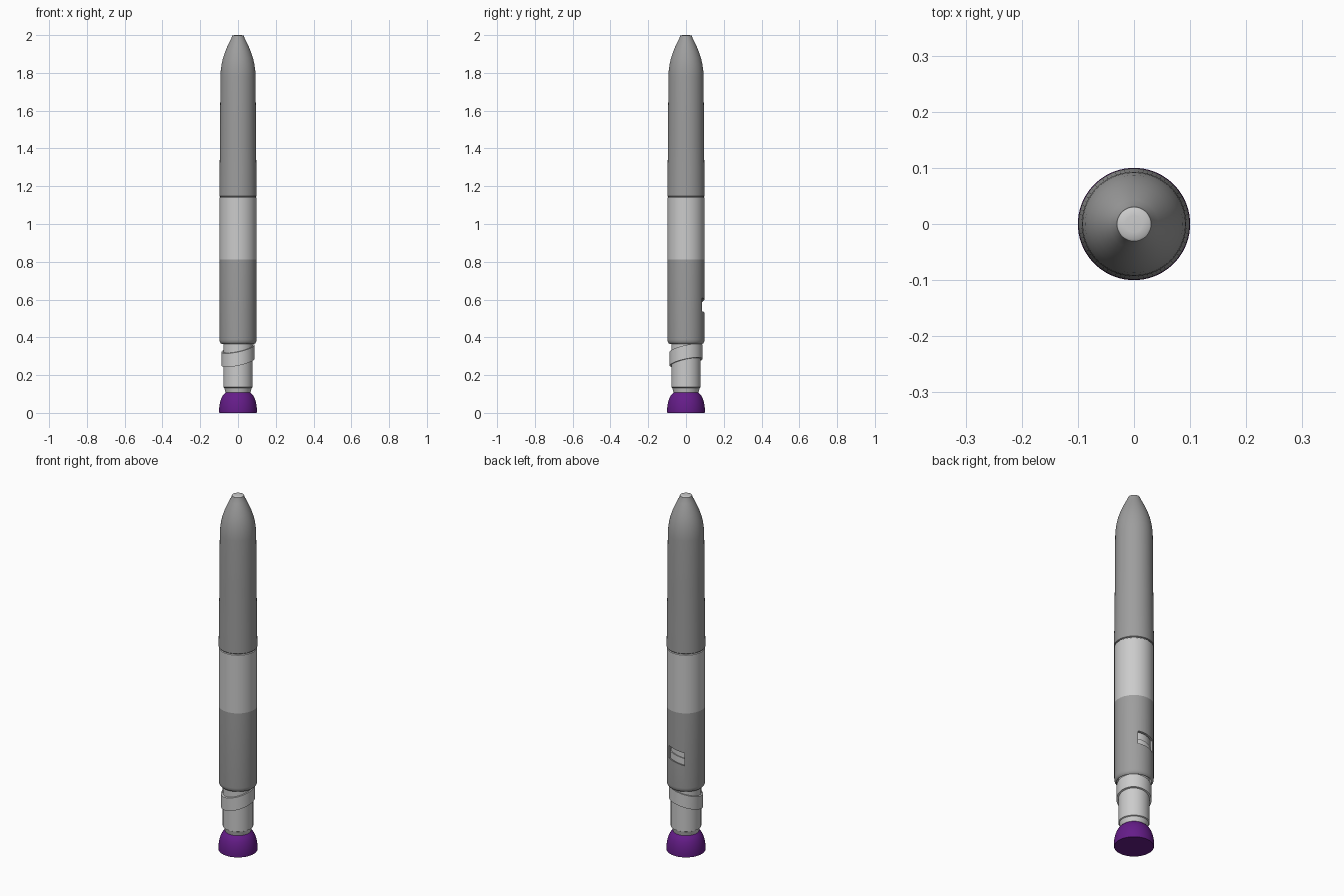
import bpy, bmesh, math

if "Cube" in bpy.data.objects:
    bpy.data.objects.remove(bpy.data.objects["Cube"])

SEG = 72
TILT = 0.21  # slope of the slanted band and window


def material(name, rgb):
    m = bpy.data.materials.new(name)
    m.diffuse_color = (*rgb, 1)
    m.use_nodes = True
    m.node_tree.nodes["Principled BSDF"].inputs["Base Color"].default_value = m.diffuse_color
    return m


PURPLE = material("purple", (0.13, 0.012, 0.25))
LIGHT = material("light_grey", (0.62, 0.62, 0.62))
DARK = material("dark_grey", (0.34, 0.34, 0.34))


def lathe(name, profile, mat=None, closed=False, tilt=0.0, start=0, sweep=360):
    """Revolve (radius, z) points about z; a closed profile makes a tube or sector."""
    bm = bmesh.new()
    full = sweep == 360
    count = SEG if full else 16
    rings = []
    for i in range(count if full else count + 1):
        a = math.radians(start + sweep * i / count)
        c, s = math.cos(a), math.sin(a)
        rings.append([bm.verts.new((r * c, r * s, z + tilt * r * (c + s))) for r, z in profile])
    n = len(profile)
    for i in range(count):
        p, q = rings[i], rings[(i + 1) % len(rings)]
        for j in range(n if closed else n - 1):
            k = (j + 1) % n
            bm.faces.new((p[j], q[j], q[k], p[k]))
    if not full:
        bm.faces.new(rings[0])
        bm.faces.new(rings[-1])
    elif not closed:
        bm.faces.new([r[0] for r in rings])
        bm.faces.new([r[-1] for r in rings])
    bmesh.ops.recalc_face_normals(bm, faces=bm.faces[:])
    mesh = bpy.data.meshes.new(name)
    bm.to_mesh(mesh)
    bm.free()
    ob = bpy.data.objects.new(name, mesh)
    bpy.context.collection.objects.link(ob)
    if mat:
        mesh.materials.append(mat)
    return ob


def smooth(ob):
    bpy.ops.object.select_all(action='DESELECT')
    ob.select_set(True)
    bpy.context.view_layer.objects.active = ob
    bpy.ops.object.shade_smooth_by_angle(angle=math.radians(30))


def tube(r_in, r_out, z0, z1):
    return [(r_in, z0), (r_out, z0), (r_out, z1), (r_in, z1)]


# Dose knob at the base
knob = lathe("dose_knob", [(0.098, 0), (0.1, 0.003), (0.1, 0.02), (0.098, 0.04), (0.094, 0.06),
                           (0.087, 0.08), (0.078, 0.096), (0.066, 0.108)], PURPLE)

# Inner drum, its slanted band, and the band seen through the window
drum = lathe("inner_drum", [(0.064, 0.1), (0.068, 0.115), (0.073, 0.133), (0.078, 0.136),
                            (0.078, 0.7)], LIGHT)
band = lathe("drum_band", tube(0.07, 0.087, 0.268, 0.341), LIGHT, True, TILT)
inner_band = lathe("window_band", tube(0.07, 0.086, 0.47, 0.545), LIGHT, True, TILT)

# Lower body shell with a slanted window cut in the back
body = lathe("lower_body", [(0.088, 0.366), (0.093, 0.37), (0.097, 0.379), (0.098, 0.39),
                            (0.098, 0.812), (0.088, 0.812)], DARK, True)
cutter = lathe("window_cutter", tube(0.083, 0.12, 0.509, 0.58), None, True, TILT, 61, 59)
cutter.hide_render = True
cutter.hide_viewport = True
cut = body.modifiers.new("window", 'BOOLEAN')
cut.operation = 'DIFFERENCE'
cut.solver = 'EXACT'
cut.object = cutter

# Pale label section
label = lathe("label_sleeve", [(0.098, 0.812), (0.098, 1.14), (0.094, 1.143)], LIGHT)

# Long tapered cap with rounded nose
cap = lathe("pen_cap", [(0.096, 1.146), (0.099, 1.149), (0.099, 1.16), (0.097, 1.3), (0.095, 1.5),
                        (0.093, 1.78), (0.0915, 1.81), (0.087, 1.845), (0.079, 1.88), (0.068, 1.912),
                        (0.055, 1.943), (0.043, 1.968), (0.035, 1.984), (0.032, 1.993),
                        (0.0305, 1.997)], DARK)
core = lathe("cap_joint", [(0.094, 1.13), (0.094, 1.15)], DARK)
tip = lathe("cap_tip", [(0.0305, 1.996), (0.027, 1.9985), (0.015, 2.0)], LIGHT)

for part in (knob, drum, band, inner_band, body, label, cap, core, tip):
    smooth(part)
